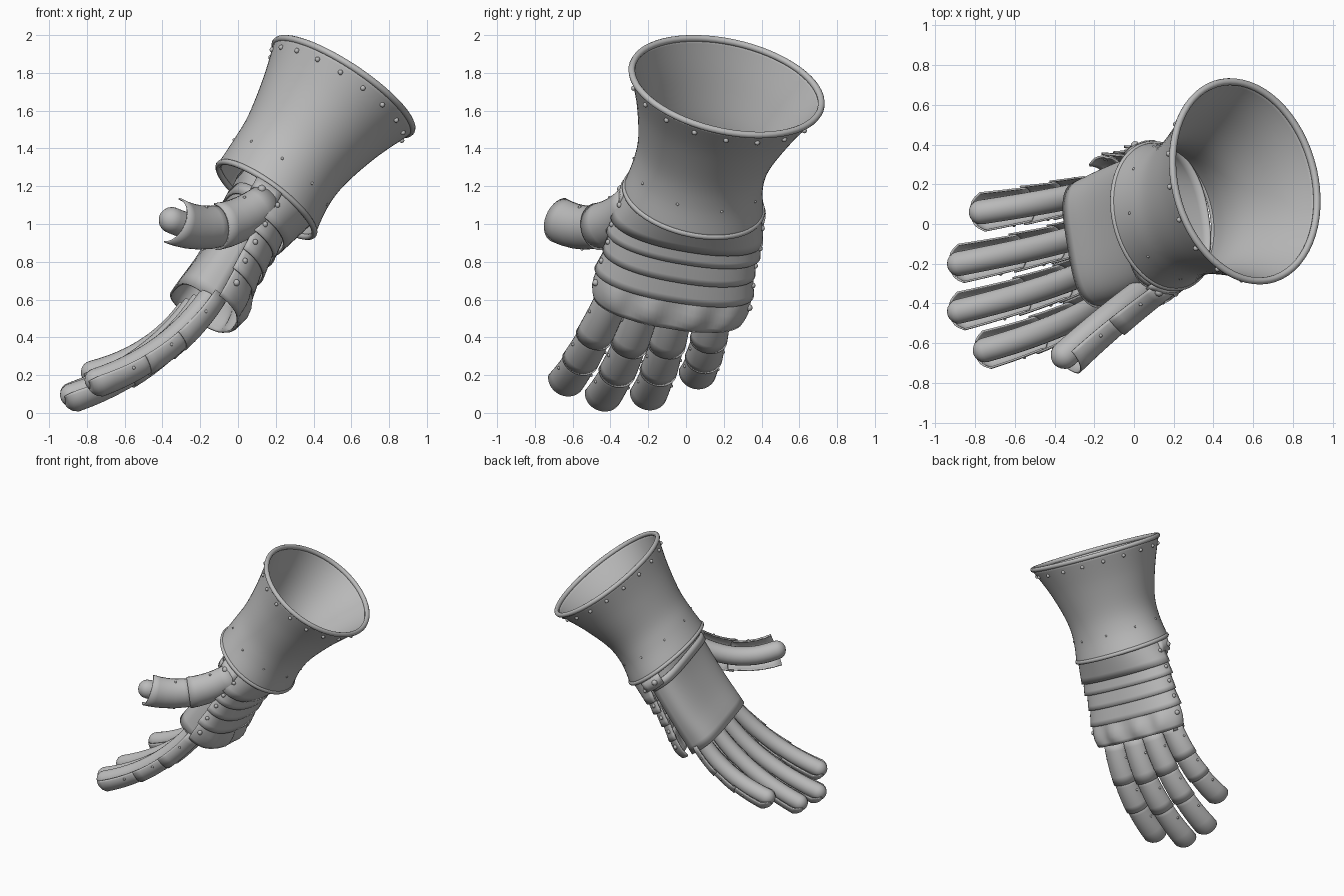
import bpy, bmesh, math
from mathutils import Vector as V

if "Cube" in bpy.data.objects:
    bpy.data.objects.remove(bpy.data.objects["Cube"])

steel = bpy.data.materials.new("steel grey")
steel.diffuse_color = (0.50, 0.50, 0.50, 1)
steel.use_nodes = True
steel.node_tree.nodes["Principled BSDF"].inputs["Base Color"].default_value = steel.diffuse_color

# Hand frame: lateral axis (towards little finger), palm axis, wrist and knuckle centres
C = V((-0.159, 0.974, -0.159)).normalized()
P = V((-0.792, -0.030, 0.608)).normalized()
P_RIM = V((-0.825, -0.030, 0.565)).normalized()
W, K = V((0.15, 0.04, 1.13)), V((-0.15, -0.09, 0.58))
rivets = []


def pw(x, e):
    return math.copysign(abs(x) ** e, x)


def add(name, bm, thick=0):
    bmesh.ops.recalc_face_normals(bm, faces=bm.faces)
    me = bpy.data.meshes.new(name)
    bm.to_mesh(me)
    bm.free()
    me.materials.append(steel)
    ob = bpy.data.objects.new(name, me)
    bpy.context.collection.objects.link(ob)
    if thick:
        m = ob.modifiers.new("thickness", 'SOLIDIFY')
        m.thickness, m.offset = thick, 0
    return ob


def point(sec, a, e=1.0, out=0):
    c, u, v, ru, rv = sec
    return c + u * (ru + out) * pw(math.sin(a), e) + v * (rv + out) * pw(math.cos(a), e)


def shell(name, secs, half=None, n=32, thick=0.012, e=1.0, cap=False, bump=None):
    """Loft through elliptical sections: a full tube, or an arc of +-half degrees round v."""
    bm = bmesh.new()
    full = half is None
    angs = ([2 * math.pi * i / n for i in range(n)] if full else
            [math.radians(half) * (2 * i / n - 1) for i in range(n + 1)])
    rows = []
    for k, s in enumerate(secs):
        row = []
        for a in angs:
            p = point(s, a, e)
            if bump:
                p += s[2] * bump(a, k)
            row.append(bm.verts.new(p))
        rows.append(row)
    m = len(angs)
    for r0, r1 in zip(rows, rows[1:]):
        for i in range(m if full else m - 1):
            j = (i + 1) % m
            bm.faces.new((r0[i], r0[j], r1[j], r1[i]))
    if cap:
        bm.faces.new(rows[0])
        bm.faces.new(rows[-1])
    return add(name, bm, thick)


def spline(rows, t):
    """Catmull-Rom through rows of numbers, t in 0..1."""
    x = min(max(t, 0), 0.9999) * (len(rows) - 1)
    i, f = int(x), x - int(x)
    g = lambda k: rows[min(max(k, 0), len(rows) - 1)]
    return [b + 0.5 * f * (c - a + f * (2 * a - 5 * b + 4 * c - d + f * (3 * (b - c) + d - a)))
            for a, b, c, d in zip(g(i - 1), g(i), g(i + 1), g(i + 2))]


def rolled_edge(name, sec, depth):
    cu = bpy.data.curves.new(name, 'CURVE')
    cu.dimensions, cu.bevel_depth, cu.bevel_resolution = '3D', depth, 3
    sp = cu.splines.new('POLY')
    sp.points.add(63)
    for i, q in enumerate(sp.points):
        q.co = (*point(sec, 2 * math.pi * i / 64), 1)
    sp.use_cyclic_u = True
    cu.materials.append(steel)
    bpy.context.collection.objects.link(bpy.data.objects.new(name, cu))


# Flared cuff: centre x, y, z, lateral radius, palm radius
cuff_rows = [(0.15, 0.04, 1.13, 0.372, 0.312), (0.225, 0.065, 1.265, 0.345, 0.30),
             (0.312, 0.10, 1.395, 0.355, 0.308), (0.438, 0.16, 1.57, 0.425, 0.36),
             (0.558, 0.215, 1.727, 0.515, 0.43)]


def cuff(t):
    x, y, z, rc, rp = spline(cuff_rows, t)
    return (V((x, y, z)), C, P.lerp(P_RIM, t * t).normalized(), rc, rp)


shell("cuff", [cuff(i / 20) for i in range(21)], n=64, thick=0.014)
rolled_edge("cuff_top_rim", cuff(1), 0.018)
rolled_edge("cuff_wrist_rim", cuff(0), 0.016)
for i in range(18):
    rivets.append((point(cuff(0.91), 2 * math.pi * i / 18, out=0.01), 0.014))
for i in range(9):
    rivets.append((point(cuff(0.24), 2 * math.pi * i / 9, out=0.006), 0.008))


def hand(s, rc, rp, side=-1):
    return (W.lerp(K, s), C, P * side, rc, rp)


# Palm guard and wrist strap
palm_rows = [(0.325, 0.185), (0.335, 0.165), (0.335, 0.17), (0.325, 0.20)]
shell("palm", [hand(-0.06 + 1.14 * i / 12, *spline(palm_rows, i / 12), 1) for i in range(13)],
      half=91, n=48, e=0.58)
shell("wrist_strap", [hand(s, 0.343, 0.188, 1) for s in (0.10, 0.20)], half=90, n=48, e=0.58, thick=0.01)

# Overlapping lames over the back of the hand
lames = [(-0.04, 0.28, 0.36, 0.265, 0.41, 0.20), (0.22, 0.42, 0.385, 0.175, 0.415, 0.185),
         (0.38, 0.60, 0.385, 0.165, 0.41, 0.182), (0.56, 0.79, 0.39, 0.158, 0.428, 0.182)]
for i, (s0, s1, c0, p0, c1, p1) in enumerate(lames):
    secs = [hand(s0 + (s1 - s0) * k / 4, c0 + (c1 - c0) * k / 4, p0 + (p1 - p0) * k / 4)
            for k in range(5)]
    shell(f"hand_lame_{i + 1}", secs, half=92, e=0.88)
    for sg in (-1, 1):
        rivets.append((point(secs[2], sg * math.radians(82), 0.88, 0.005), 0.015))

# Knuckle plate with four raised bosses
kn = [hand(s, rc, rp) for s, rc, rp in
      [(0.74, 0.40, 0.165), (0.80, 0.415, 0.175), (0.87, 0.42, 0.188), (0.94, 0.42, 0.192),
       (1.0, 0.41, 0.188), (1.04, 0.40, 0.18)]]
shell("knuckle_plate", kn, half=90, n=56, e=0.9,
      bump=lambda a, k: -0.016 * math.sin(math.pi * k / 5) * math.cos(4 * math.pi * math.sin(a))
      * max(0, math.cos(a)))
for sg in (-1, 1):
    rivets.append((point(kn[2], sg * math.radians(78), 0.9, 0.005), 0.018))

# Hinge tabs joining cuff and hand
for name, sg in (("little_side_hinge", 1), ("thumb_side_hinge", -1)):
    bm = bmesh.new()
    rows = [[bm.verts.new(point(hand(s, 0.385, 0.205, 1), sg * math.radians(a), 0.8))
             for a in range(60, 100, 6)] for s in (0.02, 0.16)]
    for i in range(len(rows[0]) - 1):
        bm.faces.new((rows[0][i], rows[0][i + 1], rows[1][i + 1], rows[1][i]))
    add(name, bm, 0.02)
    rivets.append((point(hand(0.09, 0.39, 0.212, 1), sg * math.radians(75), 0.8), 0.022))


def digit(name, path, back, r, lame_r, spans):
    """Round glove finger with half-shell lames over its back."""
    p0, p1, p2 = (V(p) for p in path)

    def frame(t):
        tc = min(t, 1)
        c = p0 * (1 - tc) ** 2 + p1 * 2 * tc * (1 - tc) + p2 * tc ** 2
        d = ((p1 - p0) * (1 - tc) + (p2 - p1) * tc)
        d.normalize()
        b = (back - d * back.dot(d)).normalized()
        return c, d.cross(b), b, d

    secs = []
    for i in range(13):
        c, u, b, d = frame(i / 12)
        secs.append((c, u, b, r, r))
    for k in range(1, 6):
        a = math.radians(k * 17)
        secs.append((c + d * r * math.sin(a), u, b, r * math.cos(a), r * math.cos(a)))
    shell(name, secs, n=20, thick=0, cap=True)
    for i, (t0, t1) in enumerate(spans):
        ls = []
        for k in range(6):
            c, u, b, d = frame(t0 + (t1 - t0) * k / 5)
            q = lame_r * (0.92 + 0.12 * k / 5)
            ls.append((c, u, b, q * 1.06, q))
        if i == len(spans) - 1 and name != "thumb":
            # rounded end over the fingertip
            for f in (0.9, 0.7, 0.4):
                g = math.sqrt(1 - f * f) * 0.7
                ls.append((c + d * g * lame_r, u, b, lame_r * f, lame_r * f))
        shell(f"{name}_lame_{i + 1}", ls, half=92, n=20, thick=0.009)
        for sg in (-1, 1):
            rivets.append((point(ls[2], sg * math.radians(72), out=0.004), 0.009))


spans = [(-0.03, 0.37), (0.33, 0.66), (0.62, 0.99)]
fingers = {
    "index_finger": ((-0.15, -0.39, 0.61), (-0.37, -0.53, 0.30), (-0.75, -0.635, 0.175)),
    "middle_finger": ((-0.19, -0.22, 0.59), (-0.42, -0.33, 0.24), (-0.88, -0.44, 0.095)),
    "ring_finger": ((-0.23, -0.05, 0.57), (-0.46, -0.12, 0.25), (-0.88, -0.20, 0.10)),
    "little_finger": ((-0.26, 0.15, 0.55), (-0.44, 0.11, 0.30), (-0.77, 0.06, 0.215)),
}
for name, path in fingers.items():
    digit(name, path, -P, 0.062, 0.087, spans)
digit("thumb", ((0.14, -0.27, 1.11), (-0.115, -0.45, 0.91), (-0.35, -0.66, 1.02)),
      V((0.62, -0.75, -0.1)), 0.070, 0.110, [(-0.02, 0.52), (0.46, 1.02)])

# Rivets
bm = bmesh.new()
for p, r in rivets:
    geo = bmesh.ops.create_uvsphere(bm, u_segments=10, v_segments=6, radius=r)
    bmesh.ops.translate(bm, verts=geo["verts"], vec=p)
add("rivets", bm)

# Smooth shading with sharp edges kept
bpy.ops.object.select_all(action='DESELECT')
for ob in bpy.context.scene.objects:
    if ob.type == 'MESH':
        ob.select_set(True)
        bpy.context.view_layer.objects.active = ob
bpy.ops.object.shade_smooth_by_angle(angle=math.radians(40))
